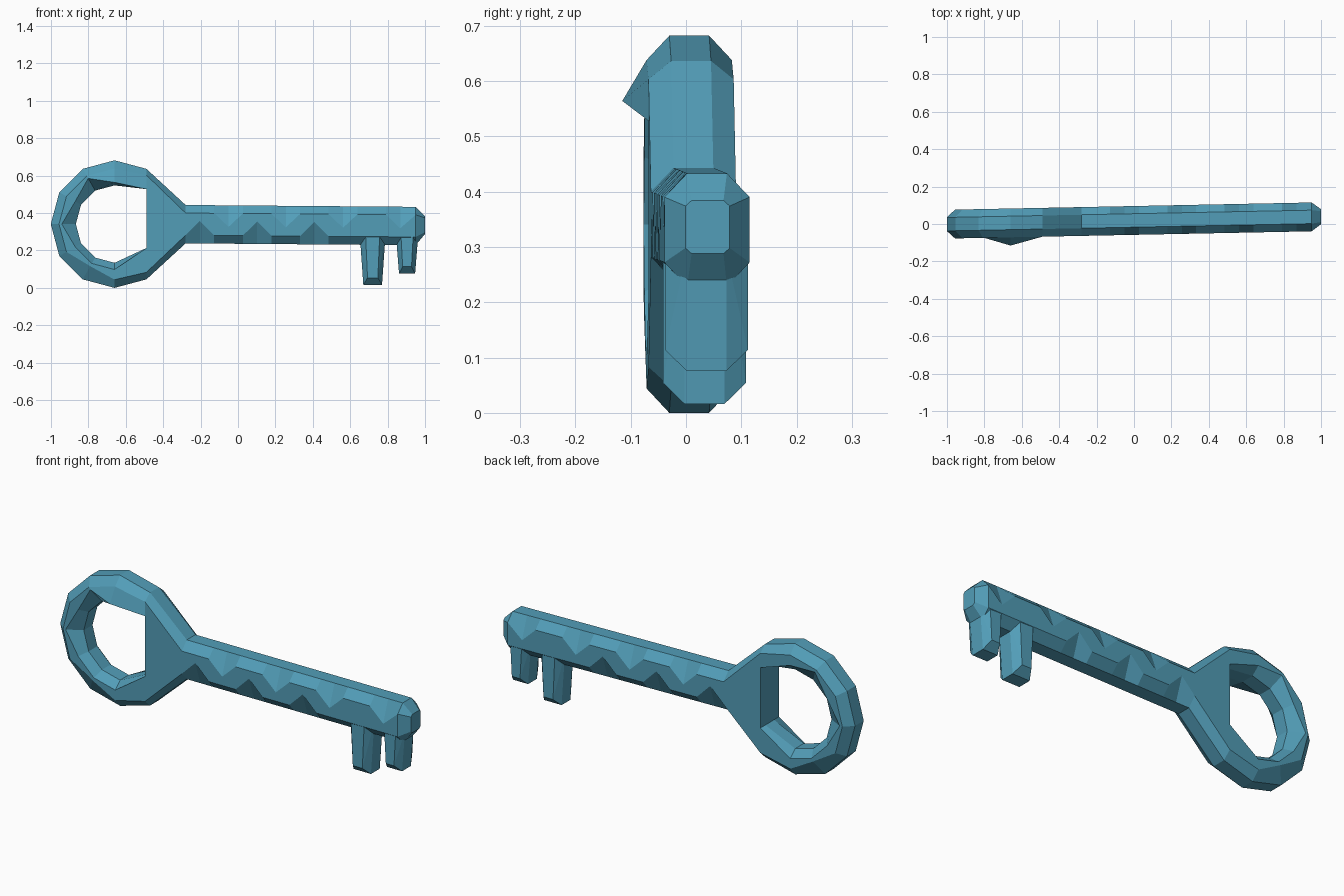
import bpy, bmesh, math
from mathutils import Vector

if "Cube" in bpy.data.objects:
    bpy.data.objects.remove(bpy.data.objects["Cube"])

mat = bpy.data.materials.new("teal blue")
mat.diffuse_color = (0.085, 0.34, 0.48, 1)
mat.use_nodes = True
mat.node_tree.nodes["Principled BSDF"].inputs["Base Color"].default_value = mat.diffuse_color


def lean(x):
    """The key drifts slightly backwards along its length."""
    return 0.02 * (x + 0.95)


def finish(name, bm):
    bmesh.ops.recalc_face_normals(bm, faces=bm.faces)
    me = bpy.data.meshes.new(name)
    bm.to_mesh(me)
    bm.free()
    me.materials.append(mat)
    ob = bpy.data.objects.new(name, me)
    bpy.context.collection.objects.link(ob)
    return ob


def section(bm, pts):
    return [bm.verts.new((x, y + lean(x), z)) for x, y, z in pts]


def bridge(bm, a, b):
    for i in range(8):
        j = (i + 1) % 8
        bm.faces.new((a[i], a[j], b[j], b[i]))


bm = bmesh.new()
CX, CZ = -0.66, 0.343
YS = (-0.036, -0.077, -0.077, -0.036, 0.036, 0.077, 0.077, 0.036)

# ring handle: chamfered sections from 60 to 300 degrees, with chiselled notches
ring = []
for deg in range(60, 301, 30):
    a = math.radians(deg)
    radii = [0.341, 0.297, 0.243, 0.207, 0.207, 0.243, 0.297, 0.341]
    if deg in (120, 180):
        radii[2] = radii[5] = 0.282
    if deg in (240,):
        radii[1] = radii[6] = 0.26
    pts = [[CX + r * math.cos(a), y, CZ + r * math.sin(a)] for r, y in zip(radii, YS)]
    if deg in (60, 300):            # sections that join the web
        for k in (2, 3, 4, 5):
            pts[k][0] = -0.49
            pts[k][2] = 0.53 if deg == 60 else 0.215
        for k in (1, 6):
            pts[k][0] = -0.49
            pts[k][2] = 0.605 if deg == 60 else 0.085
    if deg == 90:                   # raised chip at the top of the ring
        pts[2] = [CX, -0.121, 0.566]
    ring.append(section(bm, pts))
for a, b in zip(ring, ring[1:]):
    bridge(bm, a, b)

# shaft: chamfered bar with alternating notches on upper and lower edges
shaft = []
xs = [-0.28 + 0.0765 * i for i in range(16)] + [0.95]
for i, x in enumerate(xs):
    d = -0.008 * (x + 0.28)
    up, low = 0.402, 0.284
    if 0 < i < 16:
        if i % 4 == 1 and x < 0.6:
            low = 0.36
        if i % 4 == 3:
            up = 0.33
    zs = (0.445, up, low, 0.24, 0.24, low, up, 0.445)
    shaft.append(section(bm, [(x, y, z + d) for y, z in zip(YS, zs)]))
zs = (0.386, 0.376, 0.30, 0.29, 0.29, 0.30, 0.376, 0.386)
shaft.append(section(bm, [(1.0, y * 0.52 if abs(y) > 0.05 else y * 0.8, z)
                          for y, z in zip(YS, zs)]))
for a, b in zip(shaft, shaft[1:]):
    bridge(bm, a, b)
bm.faces.new(shaft[-1])

# web joining ring and shaft
A, B, S = ring[0], ring[-1], shaft[0]
for i, j in ((0, 1), (7, 0), (6, 7)):
    bm.faces.new((A[i], A[j], S[j], S[i]))
flip = {0: 3, 1: 2, 7: 4, 6: 5}
for i, j in ((0, 1), (7, 0), (6, 7)):
    bm.faces.new((B[i], B[j], S[flip[j]], S[flip[i]]))
bm.faces.new((A[1], A[2], B[2], B[1], S[2], S[1]))
bm.faces.new((A[6], A[5], B[5], B[6], S[5], S[6]))
for i in (2, 3, 4):
    bm.faces.new((A[i], A[i + 1], B[i + 1], B[i]))
finish("key_body", bm)


# teeth: tapered chamfered prongs hanging from the shaft
def tooth(name, x, half_top, half_low, z0):
    bm = bmesh.new()
    for z, h, zf in ((z0, half_low, z0 + 0.038), (0.29, half_top, 0.29)):
        for s in (-1, 1):
            for t in (-1, 1):
                bm.verts.new(Vector((x + s * h, lean(x) + t * 0.036, z)))
                bm.verts.new(Vector((x + s * h * 0.55, lean(x) + t * 0.075, zf)))
    bmesh.ops.convex_hull(bm, input=bm.verts[:])
    finish(name, bm)


tooth("long_tooth", 0.72, 0.069, 0.05, 0.018)
tooth("short_tooth", 0.904, 0.06, 0.043, 0.078)

# settle the model exactly on the ground
lift = -min(v.co.z for o in bpy.data.objects for v in o.data.vertices)
for o in bpy.data.objects:
    for v in o.data.vertices:
        v.co.z += lift
